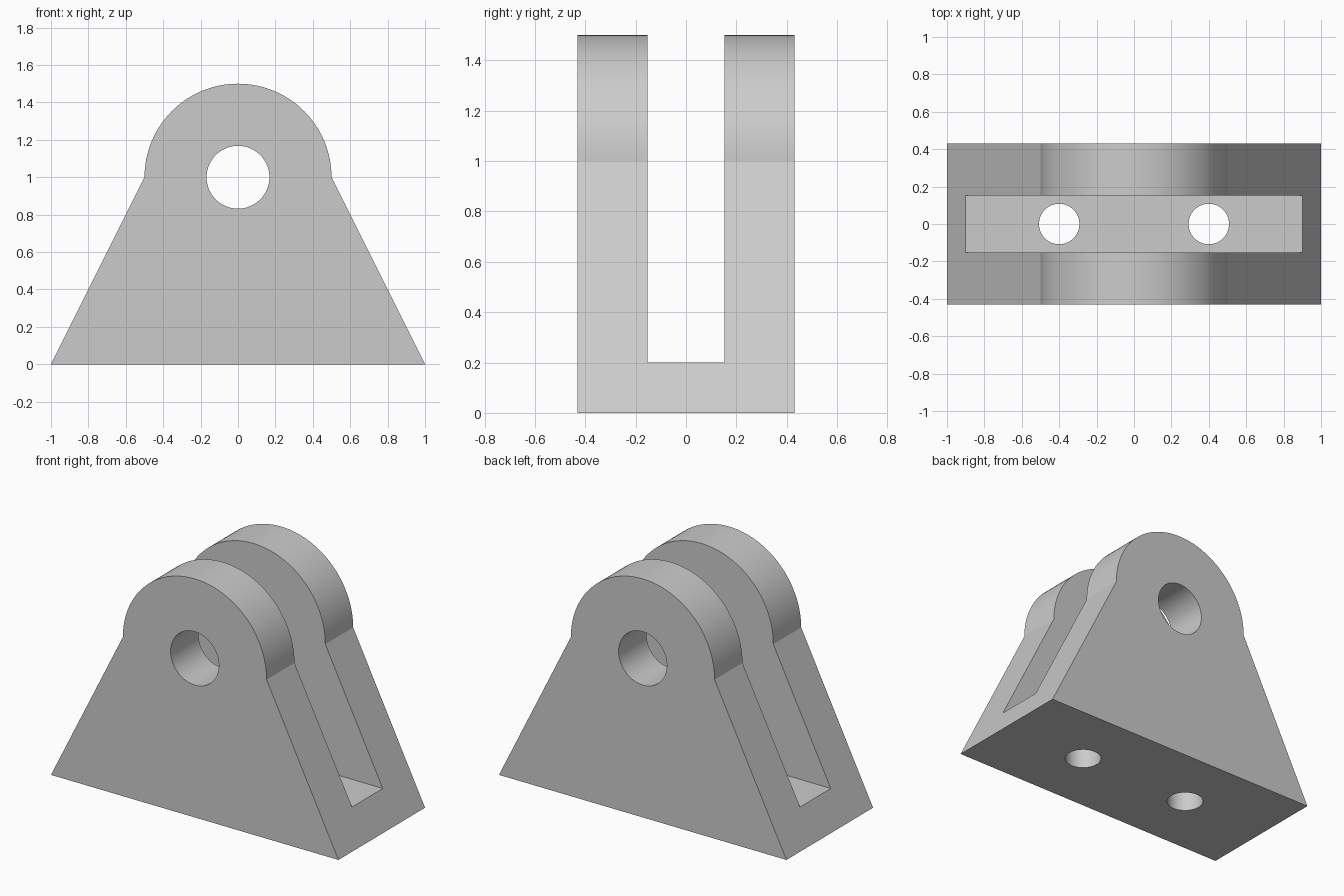
import bpy, bmesh, math

if "Cube" in bpy.data.objects:
    bpy.data.objects.remove(bpy.data.objects["Cube"])

grey = bpy.data.materials.new("light grey metal")
grey.diffuse_color = (0.6, 0.6, 0.6, 1)
grey.use_nodes = True
grey.node_tree.nodes["Principled BSDF"].inputs["Base Color"].default_value = grey.diffuse_color

HALF_DEPTH = 0.43
HALF_SLOT = 0.153
PIN_Z = 1.0
SEGMENTS = 64


def make_bracket_block():
    """Trapezoid side profile with a round top, extruded along y."""
    arc = [(0.5 * math.cos(math.pi * i / SEGMENTS),
            PIN_Z + 0.5 * math.sin(math.pi * i / SEGMENTS))
           for i in range(SEGMENTS + 1)]
    profile = [(-1, 0), (1, 0)] + arc
    bm = bmesh.new()
    face = bm.faces.new([bm.verts.new((x, -HALF_DEPTH, z)) for x, z in profile])
    ext = bmesh.ops.extrude_face_region(bm, geom=[face])
    moved = [v for v in ext["geom"] if isinstance(v, bmesh.types.BMVert)]
    bmesh.ops.translate(bm, verts=moved, vec=(0, 2 * HALF_DEPTH, 0))
    bmesh.ops.recalc_face_normals(bm, faces=bm.faces)
    mesh = bpy.data.meshes.new("clevis_bracket")
    bm.to_mesh(mesh)
    bm.free()
    mesh.materials.append(grey)
    obj = bpy.data.objects.new("clevis_bracket", mesh)
    bpy.context.collection.objects.link(obj)
    return obj


def cylinder_cutter(name, radius, depth, location, rotation=(0, 0, 0)):
    bpy.ops.mesh.primitive_cylinder_add(vertices=SEGMENTS, radius=radius, depth=depth,
                                        location=location, rotation=rotation)
    cutter = bpy.context.object
    cutter.name = name
    cutter.data.materials.append(grey)
    return cutter


def cut(target, cutter):
    """Subtract the cutter for good, then discard it."""
    cutter.hide_render = True
    bpy.context.view_layer.objects.active = target
    mod = target.modifiers.new(cutter.name, 'BOOLEAN')
    mod.operation = 'DIFFERENCE'
    mod.solver = 'EXACT'
    mod.object = cutter
    bpy.ops.object.modifier_apply(modifier=mod.name)
    bpy.data.objects.remove(cutter)


bracket = make_bracket_block()

# slot between the two cheeks, open at the top and both ends
bpy.ops.mesh.primitive_cube_add(size=1, location=(0, 0, 1.2))
slot = bpy.context.object
slot.name = "slot_cutter"
slot.scale = (3, 2 * HALF_SLOT, 2)
slot.data.materials.append(grey)
bpy.context.view_layer.update()
cut(bracket, slot)

# pin hole through both cheeks
cut(bracket, cylinder_cutter("pin_hole_cutter", 0.168, 2, (0, 0, PIN_Z),
                             (math.pi / 2, 0, 0)))

# bolt holes through the base
for side in (-1, 1):
    cut(bracket, cylinder_cutter("bolt_hole_cutter", 0.108, 0.6, (side * 0.4, 0, 0.1)))

# smooth curved walls, sharp edges
bpy.ops.object.select_all(action='DESELECT')
bracket.select_set(True)
bpy.context.view_layer.objects.active = bracket
bpy.ops.object.shade_smooth_by_angle(angle=math.radians(20))
